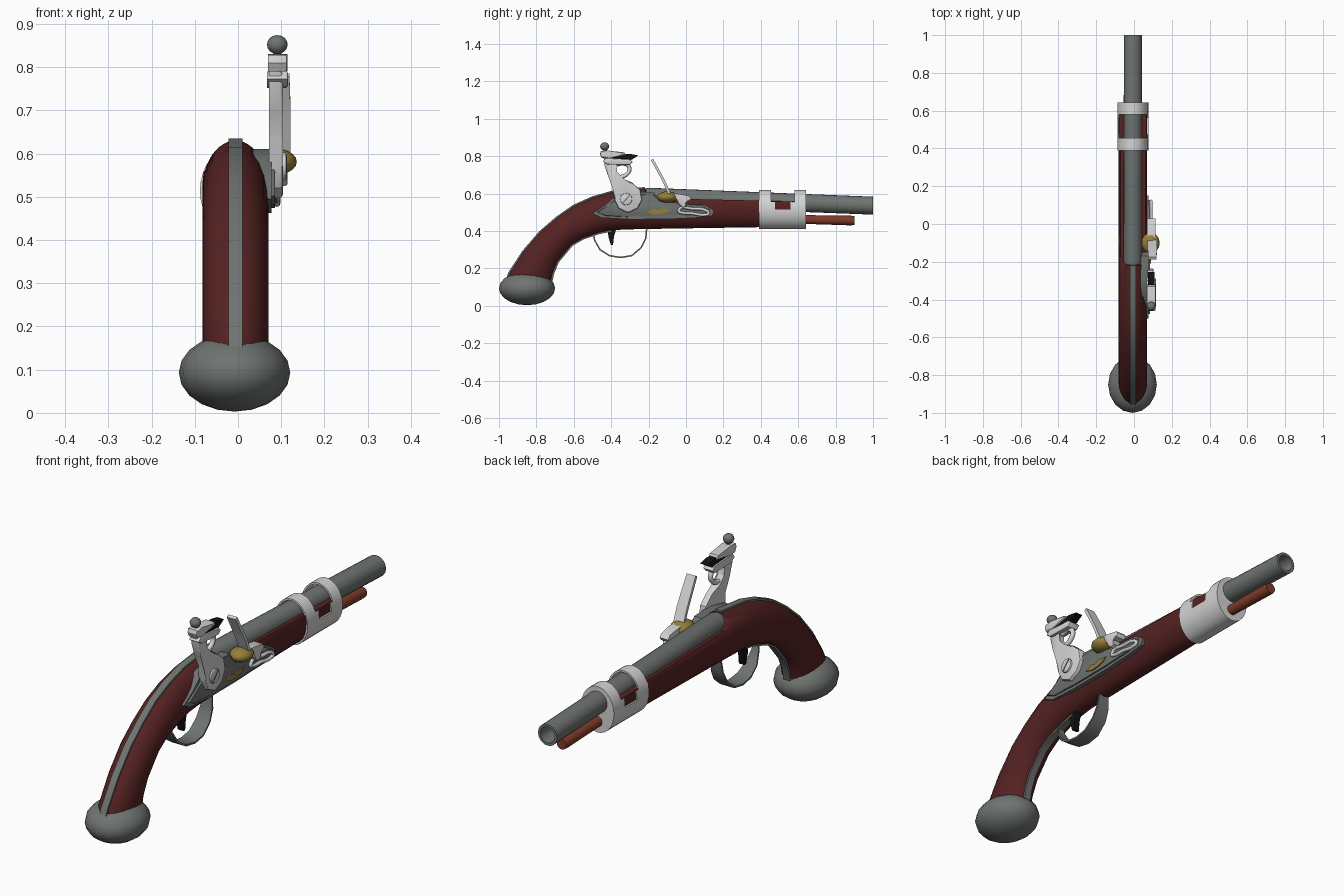
import bpy, bmesh, math
from mathutils import Vector

if "Cube" in bpy.data.objects:
    bpy.data.objects.remove(bpy.data.objects["Cube"])

CX = -0.006  # centre plane of the stock


def material(name, r, g, b):
    m = bpy.data.materials.new(name)
    m.diffuse_color = (r, g, b, 1)
    m.use_nodes = True
    m.node_tree.nodes["Principled BSDF"].inputs["Base Color"].default_value = m.diffuse_color
    return m


WOOD = material("dark_red_wood", 0.092, 0.016, 0.016)
STEEL = material("grey_steel", 0.16, 0.175, 0.165)
SILVER = material("polished_silver", 0.66, 0.66, 0.66)
BRASS = material("brass", 0.30, 0.21, 0.04)
ROD = material("red_brown_wood", 0.21, 0.043, 0.022)
BLACK = material("black_flint", 0.006, 0.006, 0.006)


def finish(name, bm, mat, angle=35):
    bmesh.ops.recalc_face_normals(bm, faces=bm.faces)
    for f in bm.faces:
        f.smooth = True
    for e in bm.edges:
        e.smooth = len(e.link_faces) == 2 and e.calc_face_angle() < math.radians(angle)
    me = bpy.data.meshes.new(name)
    bm.to_mesh(me)
    bm.free()
    me.materials.append(mat)
    ob = bpy.data.objects.new(name, me)
    bpy.context.collection.objects.link(ob)
    return ob


def skin(rings, caps=(True, True)):
    """Join rings of points with quads."""
    bm = bmesh.new()
    vs = [[bm.verts.new(p) for p in r] for r in rings]
    n = len(vs[0])
    for a, b in zip(vs, vs[1:]):
        for i in range(n):
            bm.faces.new((a[i], a[(i + 1) % n], b[(i + 1) % n], b[i]))
    if caps[0]:
        bm.faces.new(vs[0])
    if caps[1]:
        bm.faces.new(vs[-1])
    return bm


def ring(x, y, z, rx, rz, n=20):
    return [Vector((x + rx * math.sin(t), y, z + rz * math.cos(t)))
            for t in (2 * math.pi * i / n for i in range(n))]


def strip(name, pts, thick, mat, cx=CX):
    """Flat bar along (y, z, half_width) points."""
    rings = []
    for i, (y, z, w) in enumerate(pts):
        a, b = pts[max(i - 1, 0)], pts[min(i + 1, len(pts) - 1)]
        d = Vector((0, b[0] - a[0], b[1] - a[1])).normalized()
        n = Vector((0, -d.z, d.y)) * thick / 2
        c = Vector((cx, y, z))
        s = Vector((w, 0, 0))
        rings.append([c - s - n, c + s - n, c + s + n, c - s + n])
    return finish(name, skin(rings), mat)


def plate(name, x0, x1, pts, mat, bevel=0.0):
    """Side outline of (y, z) points extruded across x."""
    bm = skin([[(x, y, z) for y, z in pts] for x in (x0, x1)])
    if bevel:
        edges = [e for e in bm.edges if all(v.co.x > x1 - 1e-5 for v in e.verts)]
        bmesh.ops.bevel(bm, geom=edges, offset=bevel, segments=2, affect='EDGES', profile=0.5)
    return finish(name, bm, mat)


def ball(name, loc, r, mat, u=16, v=10):
    bm = bmesh.new()
    bmesh.ops.create_uvsphere(bm, u_segments=u, v_segments=v, radius=1)
    for p in bm.verts:
        p.co = Vector(loc) + Vector((p.co.x * r[0], p.co.y * r[1], p.co.z * r[2]))
    return finish(name, bm, mat, 50)


def wire(name, pts, x, r, mat, cyclic=False):
    """Round bar through (y, z) points."""
    cu = bpy.data.curves.new(name, 'CURVE')
    cu.dimensions = '3D'
    cu.bevel_depth = r
    cu.bevel_resolution = 2
    cu.resolution_u = 4
    cu.use_fill_caps = True
    sp = cu.splines.new('BEZIER')
    sp.bezier_points.add(len(pts) - 1)
    for bp, (y, z) in zip(sp.bezier_points, pts):
        bp.co = (x, y, z)
        bp.handle_left_type = bp.handle_right_type = 'AUTO'
    sp.use_cyclic_u = cyclic
    cu.materials.append(mat)
    bpy.context.collection.objects.link(bpy.data.objects.new(name, cu))


def disc(name, y, z, r, x0, x1, mat, bevel=0.0):
    pts = [(y + r * math.cos(i * math.pi / 10), z + r * math.sin(i * math.pi / 10)) for i in range(20)]
    return plate(name, x0, x1, pts, mat, bevel)


# Stock: top point and bottom point of each section
TOP = [(-0.96, 0.13), (-0.945, 0.175), (-0.87, 0.29), (-0.78, 0.395), (-0.69, 0.472),
       (-0.6, 0.535), (-0.5, 0.58), (-0.395, 0.61), (-0.22, 0.63)]
LOW = [(-0.72, 0.13), (-0.71, 0.175), (-0.685, 0.235), (-0.61, 0.325), (-0.55, 0.36),
       (-0.46, 0.39), (-0.40, 0.402), (-0.33, 0.408), (-0.22, 0.41)]
rings = []
for (ty, tz), (by, bz) in zip(TOP, LOW):
    c, h = Vector((CX, (ty + by) / 2, (tz + bz) / 2)), Vector((0, (ty - by) / 2, (tz - bz) / 2))
    rings.append([c + h * math.cos(t) + Vector((0.076 * math.sin(t), 0, 0))
                  for t in (2 * math.pi * i / 24 for i in range(24))])
# Fore-end: the same section cut flat beneath the barrel
for y, top, low in ((-0.17, 0.575, 0.411), (0.4, 0.562, 0.42), (0.63, 0.555, 0.424)):
    r = ring(CX, y, low + 0.11, 0.076, 0.11, 24)
    for p in r:
        p.z = min(p.z, top)
    rings.append(r)
finish("stock", skin(rings), WOOD)

# Metal bands down the spine and belly of the grip
strip("spine_band", [(y, z - 0.002, 0.016) for y, z in TOP], 0.014, STEEL)
strip("belly_band", [(y, z, 0.016) for y, z in LOW[:7]], 0.012, STEEL)
ball("pommel", (-0.008, -0.85, 0.093), (0.129, 0.15, 0.09), STEEL)

# Barrel with hollow muzzle
BZ = lambda y: 0.574 - 0.039 * y
finish("barrel", skin([ring(CX, y, BZ(y), r, r, 20) for y, r in
                       ((-0.23, 0.04), (-0.2, 0.049), (1.0, 0.048), (1.0, 0.036), (0.8, 0.036))]), STEEL)
finish("ramrod", skin([ring(CX, y, 0.475 - 0.022 * y, r, r, 14) for y, r in
                       ((0.5, 0.022), (0.88, 0.026), (0.9, 0.024))]), ROD)

# Muzzle sleeve with open window over the barrel
bm = skin([ring(CX, y, 0.514, 0.082, 0.104, 32) for y in (0.39, 0.455, 0.475, 0.56, 0.58, 0.642)],
          (False, True))
gone = []
for f in bm.faces:
    c = f.calc_center_median()
    if (0.47 < c.y < 0.565 and c.z > 0.507) or (0.456 < c.y < 0.579 and c.z > 0.545):
        gone.append(f)
bmesh.ops.delete(bm, geom=gone, context='FACES')
bmesh.ops.recalc_face_normals(bm, faces=bm.faces)
bmesh.ops.solidify(bm, geom=bm.faces[:], thickness=0.008)
finish("muzzle_sleeve", bm, SILVER)

# Lock plate
LOCK = [(-0.5, 0.495), (-0.43, 0.54), (-0.375, 0.59), (-0.28, 0.61), (-0.17, 0.605), (-0.14, 0.56),
        (0.0, 0.545), (0.10, 0.54), (0.15, 0.51), (0.14, 0.48), (0.05, 0.47), (-0.1, 0.463),
        (-0.3, 0.462), (-0.45, 0.47)]
plate("lock_plate", 0.035, 0.078, LOCK, STEEL)
plate("lock_plate_face", 0.07, 0.086, [(-0.17 + (y + 0.17) * 0.93, 0.53 + (z - 0.53) * 0.82)
                                       for y, z in LOCK], STEEL, 0.004)
plate("lock_ornament", 0.08, 0.091, [(-0.21, 0.5), (-0.18, 0.517), (-0.15, 0.51), (-0.13, 0.52),
                                     (-0.08, 0.515), (-0.1, 0.5), (-0.13, 0.492), (-0.17, 0.488)], BRASS)

# Cock with jaws, curl, screw and flint
plate("cock", 0.072, 0.104, [(-0.44, 0.79), (-0.435, 0.75), (-0.415, 0.69), (-0.385, 0.63), (-0.385, 0.57),
                             (-0.36, 0.52), (-0.31, 0.497), (-0.26, 0.52), (-0.235, 0.565), (-0.245, 0.62),
                             (-0.29, 0.66), (-0.345, 0.68), (-0.375, 0.71), (-0.38, 0.75), (-0.36, 0.785)],
      SILVER, 0.008)
wire("cock_curl", [(-0.37, 0.685), (-0.32, 0.70), (-0.302, 0.735), (-0.33, 0.76), (-0.37, 0.755)],
     0.088, 0.011, SILVER)
disc("cock_screw", -0.32, 0.57, 0.032, 0.1, 0.112, SILVER, 0.004)
plate("cock_screw_slot", 0.11, 0.1135, [(-0.343, 0.549), (-0.338, 0.545), (-0.297, 0.591), (-0.302, 0.595)], STEEL)
plate("lower_jaw", 0.067, 0.116, [(-0.445, 0.772), (-0.42, 0.755), (-0.3, 0.752), (-0.285, 0.768),
                                  (-0.3, 0.782), (-0.43, 0.79)], SILVER, 0.006)
plate("upper_jaw", 0.069, 0.114, [(-0.46, 0.81), (-0.45, 0.79), (-0.41, 0.79), (-0.32, 0.805),
                                  (-0.33, 0.82), (-0.42, 0.83), (-0.455, 0.828)], SILVER, 0.006)
plate("flint", 0.074, 0.108, [(-0.41, 0.775), (-0.3, 0.775), (-0.255, 0.803), (-0.3, 0.812), (-0.41, 0.808)], BLACK)
wire("jaw_screw", [(-0.415, 0.76), (-0.435, 0.85)], 0.091, 0.009, STEEL)
ball("jaw_screw_knob", (0.091, -0.435, 0.852), (0.024, 0.024, 0.022), STEEL, 12, 8)

# Priming pan, frizzen and its spring
ball("priming_pan", (0.088, -0.1, 0.581), (0.048, 0.055, 0.03), BRASS)
strip("frizzen", [(-0.182, 0.782, 0.022), (-0.15, 0.725, 0.024), (-0.115, 0.66, 0.025),
                  (-0.09, 0.60, 0.025), (-0.075, 0.575, 0.024)], 0.014, SILVER, 0.097)
plate("frizzen_foot", 0.07, 0.115, [(-0.1, 0.605), (-0.04, 0.598), (0.015, 0.59), (0.03, 0.575), (0.02, 0.56),
                                    (-0.01, 0.56), (0.005, 0.53), (-0.02, 0.525), (-0.045, 0.55),
                                    (-0.05, 0.58)], SILVER, 0.006)
wire("frizzen_spring", [(-0.04, 0.51), (0.04, 0.518), (0.11, 0.508), (0.122, 0.495), (0.105, 0.486),
                        (0.03, 0.494), (-0.02, 0.497)], 0.09, 0.008, SILVER, True)

# Trigger and guard
strip("trigger_guard", [(-0.5, 0.40, 0.008), (-0.488, 0.35, 0.018), (-0.46, 0.30, 0.028), (-0.41, 0.268, 0.034),
                        (-0.35, 0.258, 0.036), (-0.29, 0.268, 0.036), (-0.24, 0.31, 0.034),
                        (-0.215, 0.36, 0.03), (-0.21, 0.415, 0.024)], 0.008, STEEL)
plate("trigger", CX - 0.014, CX + 0.014, [(-0.42, 0.42), (-0.37, 0.42), (-0.385, 0.37), (-0.39, 0.325),
                                          (-0.402, 0.325), (-0.415, 0.37)], BLACK)
